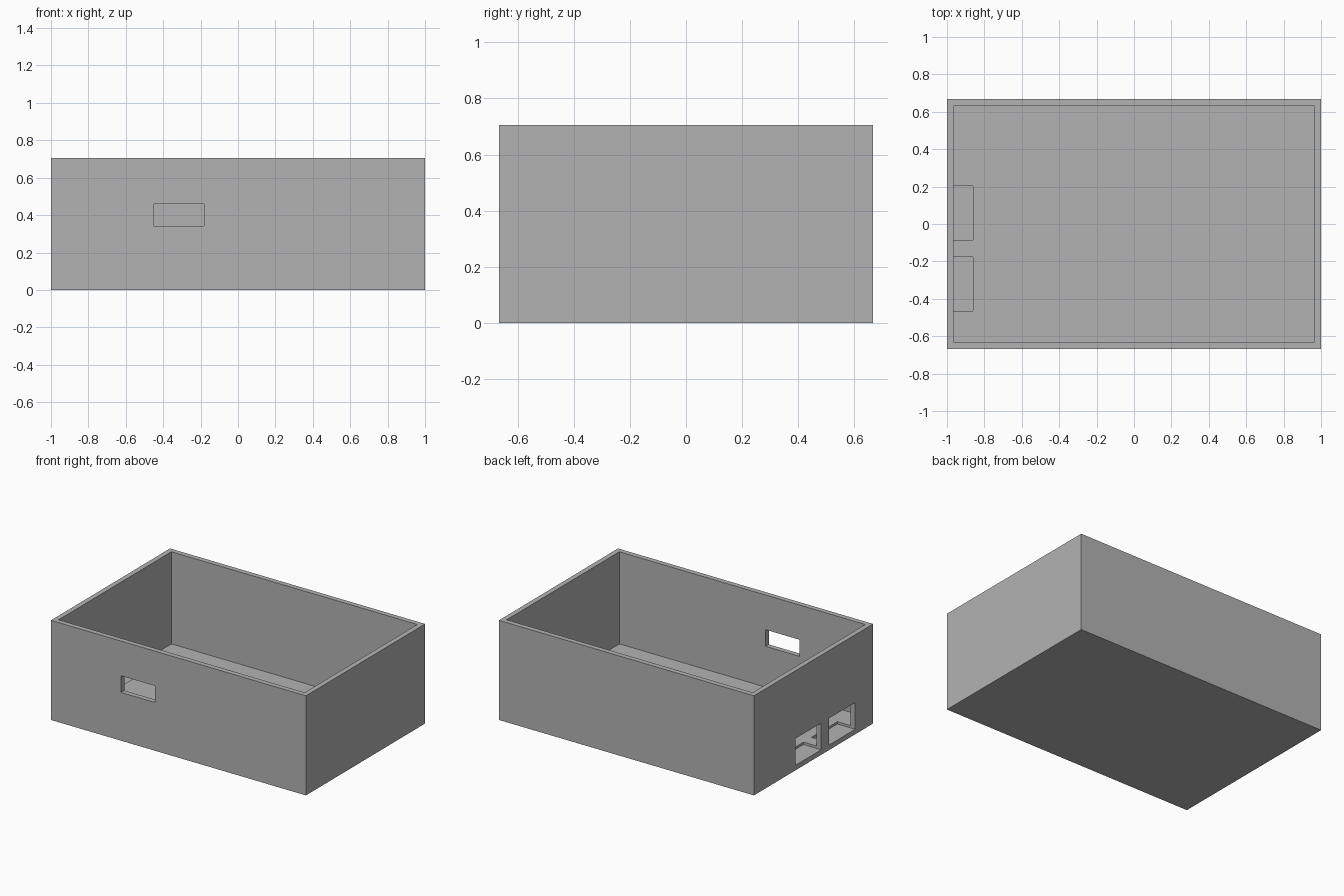
import bpy
import bmesh
from mathutils import Vector

old = bpy.data.objects.get("Cube")
if old:
    bpy.data.objects.remove(old, do_unlink=True)

grey = bpy.data.materials.new("plain grey")
grey.use_nodes = True
colour = (0.45, 0.45, 0.45, 1)
grey.diffuse_color = colour
grey.node_tree.nodes["Principled BSDF"].inputs["Base Color"].default_value = colour


def block(name, low, high):
    """Box between two opposite corners."""
    low, high = Vector(low), Vector(high)
    bm = bmesh.new()
    bmesh.ops.create_cube(bm, size=1)
    for v in bm.verts:
        v.co = (low + high) / 2 + v.co * (high - low)
    mesh = bpy.data.meshes.new(name)
    bm.to_mesh(mesh)
    bm.free()
    mesh.materials.append(grey)
    obj = bpy.data.objects.new(name, mesh)
    bpy.context.collection.objects.link(obj)
    return obj


def cut(target, name, low, high):
    """Subtract a hidden box from the target."""
    cutter = block(name, low, high)
    cutter.hide_render = True
    cutter.hide_set(True)
    cutter.display_type = 'WIRE'
    mod = target.modifiers.new(name, 'BOOLEAN')
    mod.operation = 'DIFFERENCE'
    mod.solver = 'EXACT'
    mod.object = cutter
    bpy.context.view_layer.objects.active = target
    bpy.ops.object.modifier_apply(modifier=name)
    bpy.data.objects.remove(cutter, do_unlink=True)


half_x, half_y, height = 1.0, 0.667, 0.706
wall, floor = 0.036, 0.053

# Open tray with thin walls
case = block("enclosure_tray", (-half_x, -half_y, 0), (half_x, half_y, height))
cut(case, "cavity_cutter", (wall - half_x, wall - half_y, floor),
    (half_x - wall, half_y - wall, height + 0.1))

# Slot through the front wall
cut(case, "front_slot_cutter", (-0.45, -half_y - 0.1, 0.342), (-0.182, -0.55, 0.46))

# Two ports through the right wall, recessed slightly into the floor
for side, y in (("rear", -0.086), ("front", -0.466)):
    cut(case, side + "_port_cutter", (-half_x - 0.1, y, wall), (-0.861, y + 0.29, 0.225))
